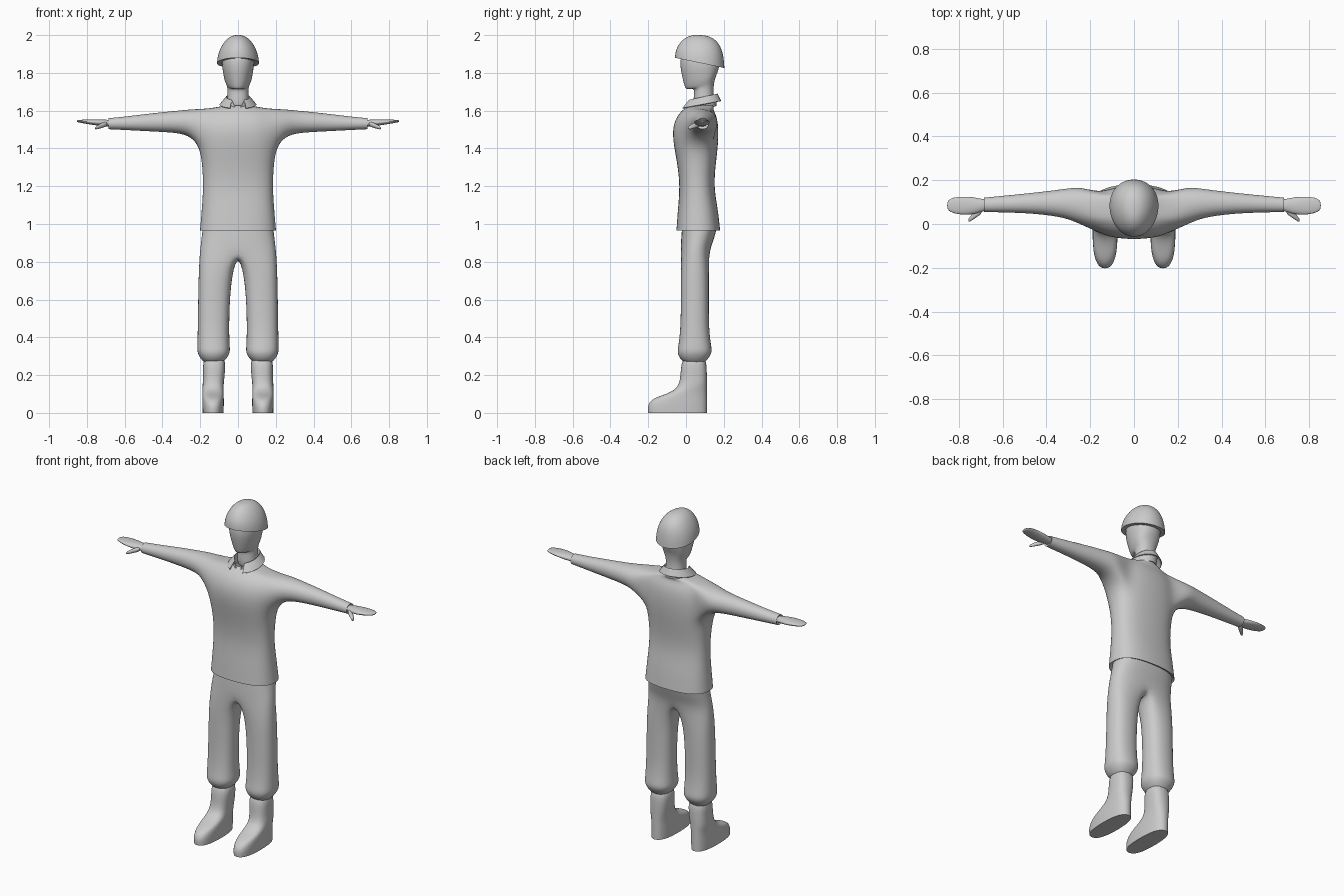
import bpy, bmesh
from math import sin, cos, pi, radians, copysign
from mathutils import Vector

if "Cube" in bpy.data.objects:
    bpy.data.objects.remove(bpy.data.objects["Cube"])


def new_bm():
    bm = bmesh.new()
    bm.edges.layers.float.new("crease_edge")
    return bm


def rounded(a, e, n):
    """Superellipse point, enlarged a little to offset subdivision shrinkage."""
    pad = 3 / (2 + cos(2 * pi / n))
    return [copysign(abs(v) ** (2 / e), v) * pad for v in (cos(a), sin(a))]


def level(front, back, half, n=16, e=2.3, cx=0, egg=0, start=0, flip=1):
    """Near-horizontal ring from front (y, z) to back (y, z)."""
    pts = []
    for i in range(n):
        c, s = rounded(start + 2 * pi * i / n, e, n)
        y, z = Vector(front).lerp(Vector(back), (s + 1) / 2)
        pts.append((flip * (cx + half * c * (1 + egg * s)), y, z))
    return pts


def across(x, y0, y1, z0, z1, n=12, start=0, e=2.1):
    """Ring in a plane of constant x."""
    pts = []
    for i in range(n):
        c, s = rounded(start + 2 * pi * i / n, e, n)
        pts.append((x, (y0 + y1) / 2 + (y1 - y0) / 2 * c, (z0 + z1) / 2 + (z1 - z0) / 2 * s))
    return pts


def bridge(bm, a, b):
    n = len(a)
    for i in range(n):
        bm.faces.new((a[i], a[(i + 1) % n], b[(i + 1) % n], b[i]))


def crease(bm, ring):
    lay = bm.edges.layers.float["crease_edge"]
    for i in range(len(ring)):
        bm.edges.get((ring[i - 1], ring[i]))[lay] = 1


def loft(bm, rings, cap0=False, cap1=False, sharp=(), base=None):
    loops = [base] if base else []
    loops += [[bm.verts.new(p) for p in r] for r in rings]
    for a, b in zip(loops, loops[1:]):
        bridge(bm, a, b)
    if cap0:
        bm.faces.new(loops[0])
    if cap1:
        bm.faces.new(loops[-1])
    for i in sharp:
        crease(bm, loops[i])
    return loops


def finish(bm, name, mirror=False, thick=0, levels=2):
    bmesh.ops.recalc_face_normals(bm, faces=bm.faces)
    me = bpy.data.meshes.new(name)
    bm.to_mesh(me)
    bm.free()
    ob = bpy.data.objects.new(name, me)
    bpy.context.collection.objects.link(ob)
    if mirror:
        ob.modifiers.new("Mirror", 'MIRROR').use_mirror_merge = False
    if thick:
        ob.modifiers.new("Thickness", 'SOLIDIFY').thickness = thick
    if levels:
        ob.modifiers.new("Subdivide", 'SUBSURF').levels = levels
    bpy.ops.object.select_all(action='DESELECT')
    bpy.context.view_layer.objects.active = ob
    ob.select_set(True)
    for m in list(ob.modifiers):
        bpy.ops.object.modifier_apply(modifier=m.name)
    bpy.ops.object.shade_smooth_by_angle(angle=radians(45))
    return ob


# Sweater: torso loft, side faces left open at the armholes for the sleeves
bm = new_bm()
body = [(.985, -.015, .14, .165), (.965, -.05, .18, .2), (1.08, -.042, .168, .19),
        (1.2, -.031, .146, .182), (1.32, -.045, .157, .188), (1.41, -.063, .168, .203),
        (1.5, -.072, .172, .205), (1.57, -.05, .163, .19), (1.61, -.01, .14, .15),
        (1.628, .015, .15, .065)]
rows = loft(bm, [level((f, z), (b, z), h, e=2.5) for z, f, b, h in body], sharp=[1])
sleeve = [(.25, 0, .17, 1.462, 1.607), (.31, .03, .16, 1.483, 1.6), (.45, .048, .143, 1.49, 1.587),
          (.58, .053, .13, 1.497, 1.57), (.685, .055, .12, 1.502, 1.56), (.68, .065, .11, 1.515, 1.55)]
for side in (1, -1):
    def col(row, k):
        return rows[row][k % 16 if side > 0 else (8 - k) % 16]
    hole = [bm.faces.get((col(r, k), col(r, k + 1), col(r + 1, k + 1), col(r + 1, k)))
            for r in (5, 6, 7) for k in (-2, -1, 0, 1)]
    edge = ([col(5, k) for k in range(-2, 3)] + [col(6, 2), col(7, 2)]
            + [col(8, k) for k in range(2, -3, -1)] + [col(7, -2), col(6, -2)])
    bmesh.ops.delete(bm, geom=hole, context='FACES_ONLY')
    loft(bm, [across(side * x, *r, n=14, start=-pi / 2 - 4 * pi / 14) for x, *r in sleeve],
         base=edge, sharp=[5])
bmesh.ops.delete(bm, geom=[e for e in bm.edges if not e.link_faces], context='EDGES')
bmesh.ops.delete(bm, geom=[v for v in bm.verts if not v.link_edges], context='VERTS')
finish(bm, "sweater")

# Trousers: hip loft that splits into two legs at the crotch
bm = new_bm()
hips = [(.985, -.02, .165, .185), (.92, -.025, .147, .192), (.86, -.028, .125, .2)]
rows = loft(bm, [level((f, z), (b, z), h, e=2.5) for z, f, b, h in hips])
last = rows[-1]
crotch = [bm.verts.new((0, y, z)) for y, z in ((.09, .838), (.05, .825), (.01, .838))]
leg = [(.75, .03, .207, -.026, .12), (.6, .045, .21, -.026, .12), (.45, .048, .212, -.028, .12),
       (.36, .046, .214, -.038, .131), (.32, .041, .216, -.047, .139), (.285, .063, .196, -.03, .115),
       (.27, .08, .18, -.01, .1)]
for side in (1, -1):
    edge = [last[k % 16 if side > 0 else (8 - k) % 16] for k in range(-4, 5)] + crotch
    loft(bm, [level((f, z), (b, z), (x1 - x0) / 2, n=12, e=2.4, cx=(x0 + x1) / 2,
                    start=radians(-120), flip=side) for z, x0, x1, f, b in leg], base=edge)
finish(bm, "trousers")

# Boots
bm = new_bm()
boot = [((-.2, 0), (.11, 0), .055), ((-.204, .04), (.11, .06), .057), ((-.175, .078), (.11, .1), .056),
        ((-.1, .1), (.11, .13), .055), ((-.035, .135), (.11, .165), .055),
        ((-.028, .21), (.11, .22), .057), ((-.02, .31), (.105, .31), .061)]
loft(bm, [level(f, b, h, e=2.5, cx=.132 - .006 * (i > 4)) for i, (f, b, h) in enumerate(boot)],
     cap0=True, cap1=True, sharp=[0])
finish(bm, "boots", mirror=True)

# Hands with thumbs
bm = new_bm()
palm = [(.66, .065, .11, 1.515, 1.55), (.7, .055, .115, 1.517, 1.552), (.74, .042, .124, 1.52, 1.555),
        (.8, .043, .125, 1.53, 1.554), (.84, .055, .117, 1.537, 1.551), (.853, .07, .1, 1.54, 1.549)]
thumb = [(.69, .05, .09, 1.518, 1.545), (.72, .03, .065, 1.508, 1.536),
         (.745, .013, .038, 1.502, 1.522), (.757, .008, .022, 1.5, 1.512)]
for part in (palm, thumb):
    loft(bm, [across(*r) for r in part], cap0=True, cap1=True)
finish(bm, "hands", mirror=True)

# Head and neck
bm = new_bm()
head = [((.035, 1.59), (.16, 1.6), .06, 0), ((.042, 1.68), (.146, 1.67), .055, 0),
        ((.045, 1.725), (.144, 1.715), .055, 0), ((.003, 1.707), (.15, 1.755), .058, .3),
        ((-.008, 1.73), (.157, 1.78), .069, .25), ((-.022, 1.79), (.17, 1.81), .078, .12),
        ((-.033, 1.85), (.18, 1.85), .086, .05), ((-.02, 1.93), (.17, 1.91), .075, 0)]
loft(bm, [level(f, b, h, egg=g, e=2.2) for f, b, h, g in head], cap0=True, cap1=True)
finish(bm, "head")

# Helmet
bm = new_bm()
dome = [((-.03, 1.878), (.175, 1.832), .085), ((-.058, 1.88), (.203, 1.826), .111),
        ((-.056, 1.91), (.2, 1.875), .107), ((-.043, 1.945), (.189, 1.93), .091),
        ((-.012, 1.983), (.16, 1.975), .062), ((.035, 2.003), (.11, 2), .025)]
loft(bm, [level(f, b, h, e=2.05, egg=.08) for f, b, h in dome], cap1=True, sharp=[1])
finish(bm, "helmet")

# Folded collar, open in a V at the front
bm = new_bm()
fold = [((0, 1.6), (.155, 1.625), .06, 3), ((.005, 1.655), (.168, 1.69), .064, 30),
        ((-.03, 1.612), (.186, 1.652), .098, 26)]
strips = []
for f, b, half, gap in fold:
    line = []
    for i in range(25):
        a = radians(-90 + gap + (360 - 2 * gap) * i / 24)
        y, z = Vector(f).lerp(Vector(b), (sin(a) + 1) / 2)
        line.append(bm.verts.new((half * cos(a), y, z)))
    strips.append(line)
for a, b in zip(strips, strips[1:]):
    for i in range(24):
        bm.faces.new((a[i], a[i + 1], b[i + 1], b[i]))
finish(bm, "collar", thick=.005, levels=0)
